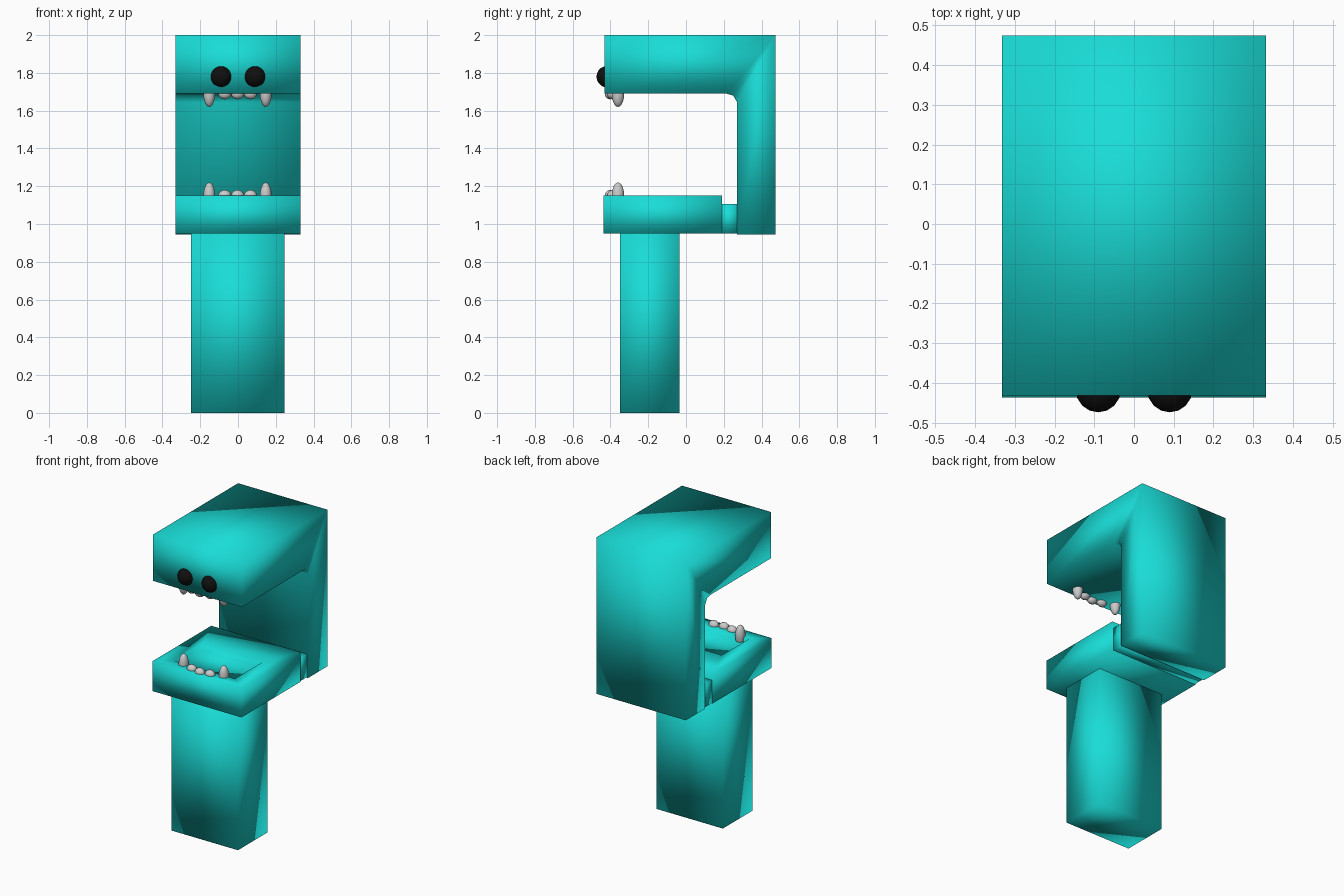
import bpy, bmesh
from mathutils import Vector

if "Cube" in bpy.data.objects:
    bpy.data.objects.remove(bpy.data.objects["Cube"])


def material(name, color):
    m = bpy.data.materials.new(name)
    m.diffuse_color = color
    m.use_nodes = True
    m.node_tree.nodes["Principled BSDF"].inputs["Base Color"].default_value = m.diffuse_color
    return m


TEAL = material("teal", (0.01, 0.72, 0.68, 1))
BLACK = material("black", (0.005, 0.005, 0.005, 1))


def finish(name, bm, mat=None):
    bmesh.ops.recalc_face_normals(bm, faces=bm.faces[:])
    for f in bm.faces:
        f.smooth = True
    me = bpy.data.meshes.new(name)
    bm.to_mesh(me)
    bm.free()
    ob = bpy.data.objects.new(name, me)
    bpy.context.collection.objects.link(ob)
    if mat:
        me.materials.append(mat)
    return ob


def add_box(bm, lo, hi):
    lo, hi = Vector(lo), Vector(hi)
    verts = bmesh.ops.create_cube(bm, size=1)["verts"]
    for v in verts:
        v.co = Vector(((lo + hi) / 2)[i] + v.co[i] * (hi - lo)[i] for i in range(3))


def box(name, lo, hi):
    bm = bmesh.new()
    add_box(bm, lo, hi)
    return finish(name, bm, TEAL)


def ellipsoid(name, center, radii, mat=None, seg=16):
    bm = bmesh.new()
    bmesh.ops.create_uvsphere(bm, u_segments=seg, v_segments=seg * 5 // 8, radius=1)
    for v in bm.verts:
        v.co = Vector(center[i] + v.co[i] * radii[i] for i in range(3))
    return finish(name, bm, mat)


# Head: side profile (y, z) of skull and back, extruded across x
profile = [(-0.432, 2.0), (-0.432, 1.69), (0.215, 1.69), (0.25, 1.68),
           (0.27, 1.645), (0.27, 0.945), (0.475, 0.945), (0.475, 2.0)]
bm = bmesh.new()
face = bm.faces.new([bm.verts.new((-0.332, y, z)) for y, z in profile])
ext = bmesh.ops.extrude_face_region(bm, geom=[face], use_keep_orig=True)["geom"]
bmesh.ops.translate(bm, vec=(0.664, 0, 0),
                    verts=[g for g in ext if isinstance(g, bmesh.types.BMVert)])
finish("head", bm, TEAL)

# Lower jaw with a shallow mouth recess in its top
bm = bmesh.new()
add_box(bm, (-0.332, -0.437, 0.95), (0.332, 0.19, 1.15))
bm.faces.ensure_lookup_table()
top = max(bm.faces, key=lambda f: f.calc_center_median().z)


def place_recess(depth):
    for v in top.verts:
        v.co = (0.225 if v.co.x > 0 else -0.225,
                -0.06 if v.co.y > -0.12 else -0.355, 1.15 - depth)


bmesh.ops.inset_region(bm, faces=[top], thickness=0.05)
place_recess(0)
bmesh.ops.inset_region(bm, faces=[top], thickness=0.005)
place_recess(0.035)
finish("lower_jaw", bm, TEAL)

# Hinge joining jaw and back, and the neck post
box("jaw_hinge", (-0.325, 0.18, 0.95), (0.325, 0.28, 1.105))
box("neck", (-0.25, -0.35, 0), (0.245, -0.035, 0.955))

# Eyes
for s, side in ((-1, "left"), (1, "right")):
    ellipsoid(f"{side}_eye", (s * 0.09, -0.417, 1.78), (0.057,) * 3, BLACK)

# Teeth: two fangs and three small teeth in each jaw
for row, z, d in (("upper", 1.69, -1), ("lower", 1.15, 1)):
    for x in (-0.152, 0.147):
        ellipsoid(f"{row}_fang", (x, -0.36, z), (0.031, 0.033, 0.07))
    for x in (-0.07, -0.002, 0.066):
        y = -0.402 if abs(x) < 0.03 else -0.39
        ellipsoid(f"{row}_tooth", (x, y, z + d * 0.001), (0.034, 0.028, 0.029))
